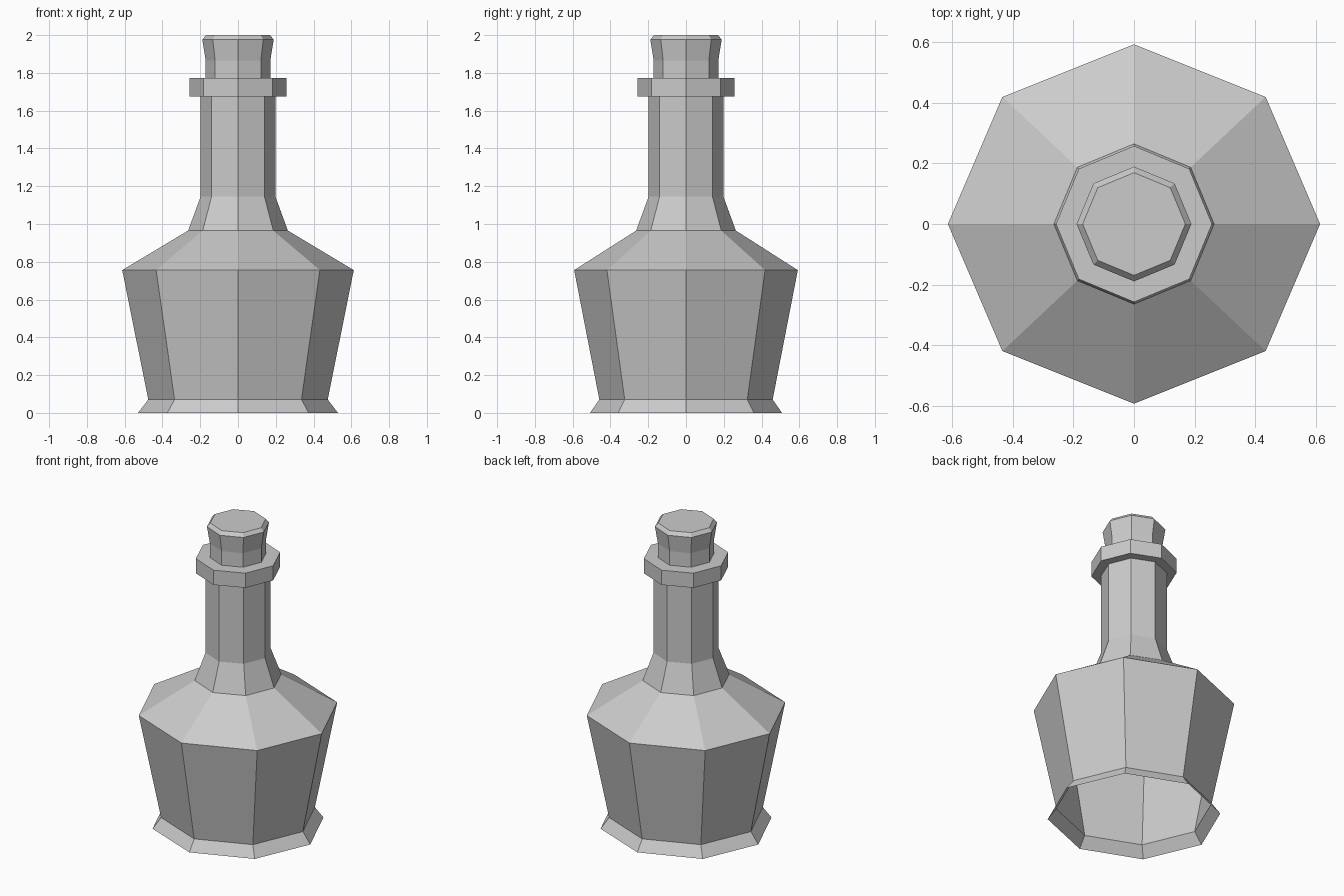
import bpy, bmesh
from math import cos, sin, pi

if "Cube" in bpy.data.objects:
    bpy.data.objects.remove(bpy.data.objects["Cube"])

SIDES = 8


def lathe(name, rings, cap_top=False):
    """Octagonal shell through rings of (x radius, y radius, z)."""
    bm = bmesh.new()
    loops = [[bm.verts.new((rx * cos(2 * pi * i / SIDES), ry * sin(2 * pi * i / SIDES), z))
              for i in range(SIDES)] for rx, ry, z in rings]
    for low, high in zip(loops, loops[1:]):
        for i in range(SIDES):
            j = (i + 1) % SIDES
            bm.faces.new((low[i], low[j], high[j], high[i]))
    if cap_top:
        bm.faces.new(loops[-1])
    mesh = bpy.data.meshes.new(name)
    bm.to_mesh(mesh)
    bm.free()
    obj = bpy.data.objects.new(name, mesh)
    bpy.context.collection.objects.link(obj)
    return obj


# Bottle: flared foot (open underneath), body, shoulder, neck and collar
lathe("bottle", [
    (0.529, 0.508, 0.0),
    (0.475, 0.459, 0.071),
    (0.613, 0.592, 0.756),
    (0.264, 0.264, 0.965),
    (0.198, 0.198, 1.145),
    (0.198, 0.198, 1.675),
    (0.257, 0.257, 1.675),
    (0.257, 0.257, 1.772),
    (0.171, 0.171, 1.772),
])

# Stopper: flares outward, with a bevelled top
lathe("stopper", [
    (0.171, 0.171, 1.772),
    (0.171, 0.171, 1.865),
    (0.189, 0.189, 1.977),
    (0.169, 0.169, 2.0),
], cap_top=True)
